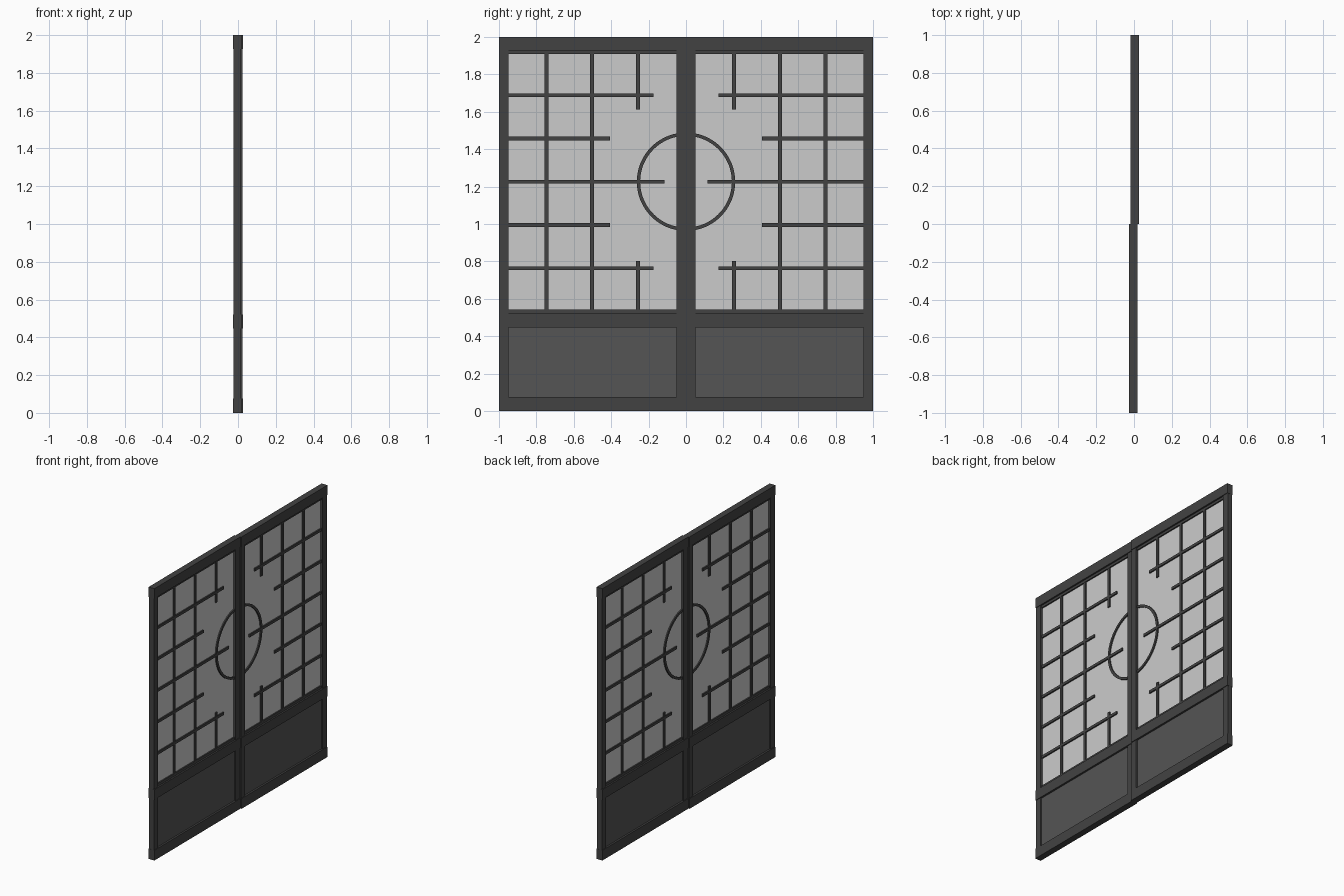
import bpy, bmesh
from math import cos, sin, acos, pi

if "Cube" in bpy.data.objects:
    bpy.data.objects.remove(bpy.data.objects["Cube"])


def material(name, v):
    m = bpy.data.materials.new(name)
    m.diffuse_color = (v, v, v, 1)
    m.use_nodes = True
    m.node_tree.nodes["Principled BSDF"].inputs["Base Color"].default_value = m.diffuse_color
    return m


WOOD = material("dark_wood", 0.055)
BOARD = material("board", 0.09)
PAPER = material("paper", 0.8)
OFFSET = 0.004                      # each door slides on its own track


def make_object(name, bm, mat):
    me = bpy.data.meshes.new(name)
    bmesh.ops.recalc_face_normals(bm, faces=bm.faces)
    bm.to_mesh(me)
    bm.free()
    me.materials.append(mat)
    ob = bpy.data.objects.new(name, me)
    bpy.context.collection.objects.link(ob)
    return ob


def box(name, s, depth, y0, y1, z0, z1, mat=WOOD):
    """Box on the door of side s; y measured outwards from the centre."""
    bm = bmesh.new()
    bmesh.ops.create_cube(bm, size=1)
    for v in bm.verts:
        v.co.x = v.co.x * depth + s * OFFSET
        v.co.y = s * (y0 + (v.co.y + 0.5) * (y1 - y0))
        v.co.z = z0 + (v.co.z + 0.5) * (z1 - z0)
    return make_object(name, bm, mat)


def arc(name, s, depth, r0, r1, zc, n=40):
    """Half ring whose ends tuck into the centre stile."""
    bm = bmesh.new()
    a = acos(0.03 / r1)
    rings = []
    for i in range(n + 1):
        t = -a + 2 * a * i / n
        rings.append([bm.verts.new((s * OFFSET + dx * depth / 2, s * r * cos(t), zc + r * sin(t)))
                      for dx, r in ((-1, r0), (1, r0), (1, r1), (-1, r1))])
    for p, q in zip(rings, rings[1:]):
        for k in range(4):
            bm.faces.new((p[k], p[(k + 1) % 4], q[(k + 1) % 4], q[k]))
    bm.faces.new(rings[0])
    bm.faces.new(rings[-1])
    ob = make_object(name, bm, WOOD)
    bpy.context.view_layer.objects.active = ob
    ob.select_set(True)
    bpy.ops.object.shade_smooth_by_angle()
    ob.select_set(False)


BAR, BAR_DEPTH = 0.02, 0.024
Z_LOW, Z_STEP = 0.532, 0.2312

for s, side in ((-1, "left"), (1, "right")):
    # frame: stiles, with slightly proud rails
    for part, y0, y1 in (("inner", 0.001, 0.05), ("outer", 0.95, 0.999)):
        box(f"{side}_{part}_stile", s, 0.038, y0, y1, 0.001, 1.999)
    for part, z0, z1 in (("bottom", 0, 0.075), ("middle", 0.447, 0.522), ("top", 1.927, 2)):
        box(f"{side}_{part}_rail", s, 0.047, 0, 1, z0, z1)

    # infill: paper sheet and lower board
    box(f"{side}_paper", s, 0.005, 0.04, 0.96, 0.5, 1.95, PAPER)
    box(f"{side}_lower_board", s, 0.019, 0.04, 0.96, 0.06, 0.46, BOARD)

    # horizontal lattice bars, stopping at varying distances from the centre
    for i, y0 in enumerate((0.04, 0.174, 0.407, 0.115, 0.407, 0.174, 0.04)):
        z = Z_LOW + i * Z_STEP
        box(f"{side}_lattice_horizontal", s, BAR_DEPTH, y0, 0.96, z - BAR / 2, z + BAR / 2)

    # vertical lattice bars: two full, two short stubs
    for y, z0, z1 in ((0.746, 0.525, 1.925), (0.502, 0.525, 1.925),
                      (0.257, 0.525, 0.802), (0.257, 1.612, 1.925)):
        box(f"{side}_lattice_vertical", s, BAR_DEPTH - 0.001, y - BAR / 2, y + BAR / 2, z0, z1)

    # half of the central ring
    arc(f"{side}_ring_half", s, BAR_DEPTH - 0.002, 0.245, 0.263, 1.226)
